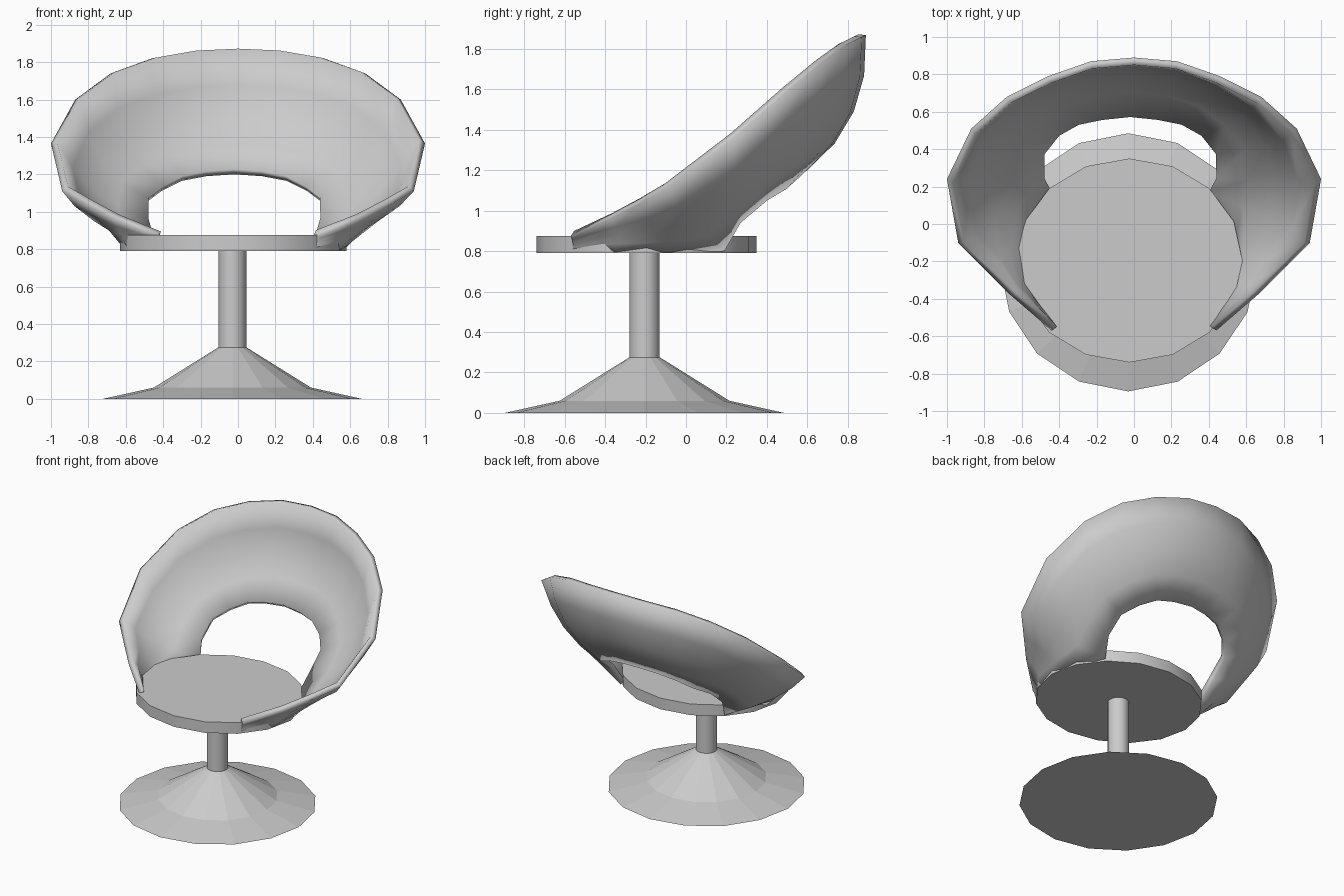
import bpy, math

cube = bpy.data.objects.get("Cube")
if cube:
    bpy.data.objects.remove(cube, do_unlink=True)

CENTRE = (-0.03, -0.205)
SIDES = 16

grey = bpy.data.materials.new("light_grey")
grey.use_nodes = True
colour = (0.6, 0.6, 0.6, 1)
grey.diffuse_color = colour
grey.node_tree.nodes["Principled BSDF"].inputs["Base Color"].default_value = colour


def make_object(name, verts, faces):
    mesh = bpy.data.meshes.new(name)
    mesh.from_pydata(verts, [], faces)
    mesh.materials.append(grey)
    obj = bpy.data.objects.new(name, mesh)
    bpy.context.collection.objects.link(obj)
    return obj


def shade(obj, degrees):
    bpy.ops.object.select_all(action="DESELECT")
    obj.select_set(True)
    bpy.context.view_layer.objects.active = obj
    bpy.ops.object.shade_smooth_by_angle(angle=math.radians(degrees))


def lathe(name, profile, centre):
    """Capped stack of rings; profile holds (x radius, y radius, height) upwards."""
    verts, faces = [], []
    for rx, ry, z in profile:
        for k in range(SIDES):
            a = 2 * math.pi * k / SIDES
            verts.append((centre[0] + rx * math.cos(a), centre[1] + ry * math.sin(a), z))
    for r in range(len(profile) - 1):
        for k in range(SIDES):
            n = (k + 1) % SIDES
            low, high = r * SIDES, (r + 1) * SIDES
            faces.append((low + k, low + n, high + n, high + k))
    faces.append(tuple(reversed(range(SIDES))))
    faces.append(tuple(range(len(verts) - SIDES, len(verts))))
    return make_object(name, verts, faces)


# Flared foot, post and round seat
lathe("base", [(0.69, 0.69, 0), (0.42, 0.42, 0.06), (0.075, 0.075, 0.275)], CENTRE)
post = lathe("post", [(0.075, 0.075, 0.27), (0.075, 0.075, 0.8)], CENTRE)
shade(post, 40)
seat = lathe("seat", [(0.605, 0.545, 0.79), (0.605, 0.545, 0.875)], (-0.025, -0.195))
shade(seat, 40)

# Wraparound back: matching rim, middle and lower edge points of the left half,
# from the centre of the back round to the front tip
rim = [(0, .89, 1.87), (.23, .87, 1.86), (.46, .79, 1.82), (.68, .68, 1.74), (.87, .51, 1.6),
       (1, .24, 1.365), (.94, -.1, 1.11), (.8, -.24, 1.03), (.66, -.38, .96), (.44, -.57, .875)]
middle = [(0, .83, 1.49), (.22, .81, 1.48), (.43, .73, 1.44), (.6, .61, 1.37), (.74, .44, 1.25),
          (.79, .25, 1.09), (.76, .03, .95), (.68, -.15, .9), (.62, -.33, .88), (.44, -.56, .84)]
lower = [(0, .6, 1.2), (.15, .585, 1.19), (.28, .56, 1.165), (.39, .5, 1.11), (.47, .4, 1.05),
         (.475, .27, .94), (.44, .19, .8), (.58, -.1, .79), (.56, -.36, .79), (.43, -.56, .79)]


def full_row(half, shift):
    """Mirror a half row into one running from the right tip to the left tip."""
    mirrored = [(-x, y, z) for x, y, z in reversed(half[1:])]
    return [(x + shift, y, z) for x, y, z in mirrored + half]


rows = [full_row(rim, 0), full_row(middle, -0.01), full_row(lower, -0.02)]
count = len(rows[0])
STEPS = 4
verts, faces = [], []
for r in range(STEPS + 1):
    t = r / STEPS
    # Smooth parabola through the three rows
    weights = ((1 - t) * (1 - 2 * t), 4 * t * (1 - t), t * (2 * t - 1))
    for trio in zip(*rows):
        verts.append([sum(w * p[i] for w, p in zip(weights, trio)) for i in range(3)])
for r in range(STEPS):
    for k in range(count - 1):
        a = r * count + k
        faces.append((a, a + 1, a + 1 + count, a + count))
back = make_object("wraparound_back", verts, faces)
solid = back.modifiers.new("thickness", "SOLIDIFY")
solid.thickness = 0.04
solid.offset = -1
for poly in back.data.polygons:
    poly.use_smooth = True
